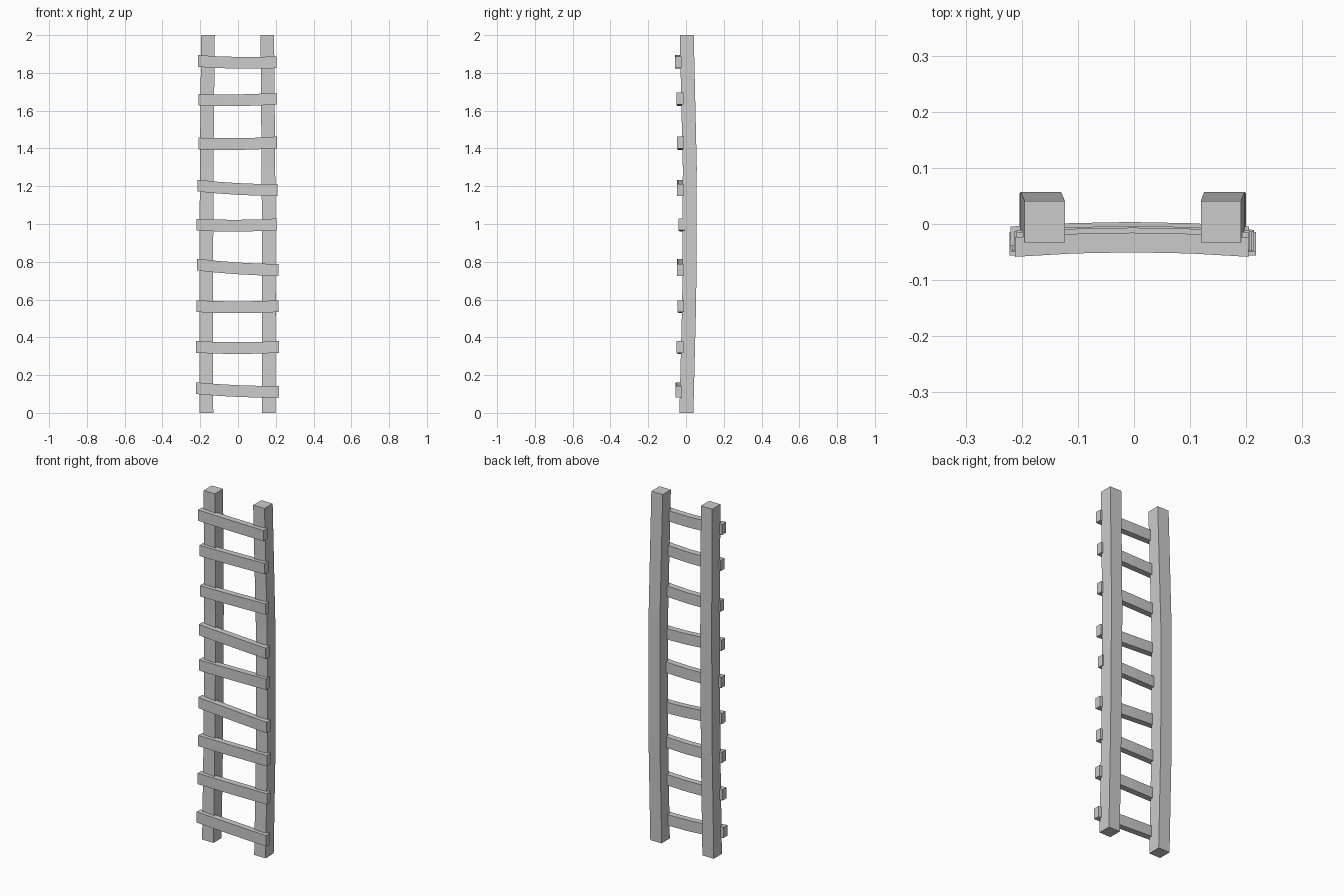
import bpy
from mathutils import Vector

cube = bpy.data.objects.get("Cube")
if cube:
    bpy.data.objects.remove(cube, do_unlink=True)

grey = bpy.data.materials.new("plain grey")
grey.use_nodes = True
colour = (0.6, 0.6, 0.6, 1)
grey.diffuse_color = colour
grey.node_tree.nodes["Principled BSDF"].inputs["Base Color"].default_value = colour


def beam(name, centres, side, up):
    """Sweep a rectangle (half extents side, up) through the centres and cap it."""
    side, up = Vector(side), Vector(up)
    verts = []
    for c in centres:
        c = Vector(c)
        verts += [c - side - up, c + side - up, c + side + up, c - side + up]
    last = len(verts) - 4
    faces = [(3, 2, 1, 0), tuple(range(last, last + 4))]
    for i in range(0, last, 4):
        for j in range(4):
            k = (j + 1) % 4
            faces.append((i + j, i + k, i + k + 4, i + j + 4))
    mesh = bpy.data.meshes.new(name)
    mesh.from_pydata(verts, [], faces)
    mesh.materials.append(grey)
    obj = bpy.data.objects.new(name, mesh)
    bpy.context.collection.objects.link(obj)
    return obj


# Two rails, bowed gently backwards
heights = (0, 0.6, 1.3, 2)
bow = (0.002, 0.017, 0.02, 0.004)
rails = {
    "right_rail": (-0.167, -0.168, -0.166, -0.159),
    "left_rail": (0.163, 0.164, 0.161, 0.155),
}
for name, xs in rails.items():
    beam(name, zip(xs, bow, heights), (0.036, 0, 0), (0, 0.037, 0))

# Rungs nailed on the front: left end x, right end x, y, z at each end
rungs = [
    (-0.222, 0.217, -0.039, 0.131, 0.112),
    (-0.222, 0.217, -0.032, 0.349, 0.349),
    (-0.220, 0.214, -0.028, 0.565, 0.565),
    (-0.217, 0.214, -0.031, 0.785, 0.757),
    (-0.220, 0.205, -0.022, 0.996, 0.998),
    (-0.214, 0.209, -0.031, 1.203, 1.180),
    (-0.209, 0.206, -0.029, 1.426, 1.432),
    (-0.209, 0.204, -0.032, 1.658, 1.664),
    (-0.212, 0.204, -0.041, 1.863, 1.856),
]
for n, (x0, x1, y, z0, z1) in enumerate(rungs, 1):
    path = []
    for i in range(5):
        t = i / 4
        arch = 4 * t * (1 - t)
        path.append((x0 + (x1 - x0) * t, y + 0.008 * arch,
                     z0 + (z1 - z0) * t - 0.006 * arch))
    beam(f"rung_{n}", path, (0, -0.0175, 0), (0, 0, 0.031))
